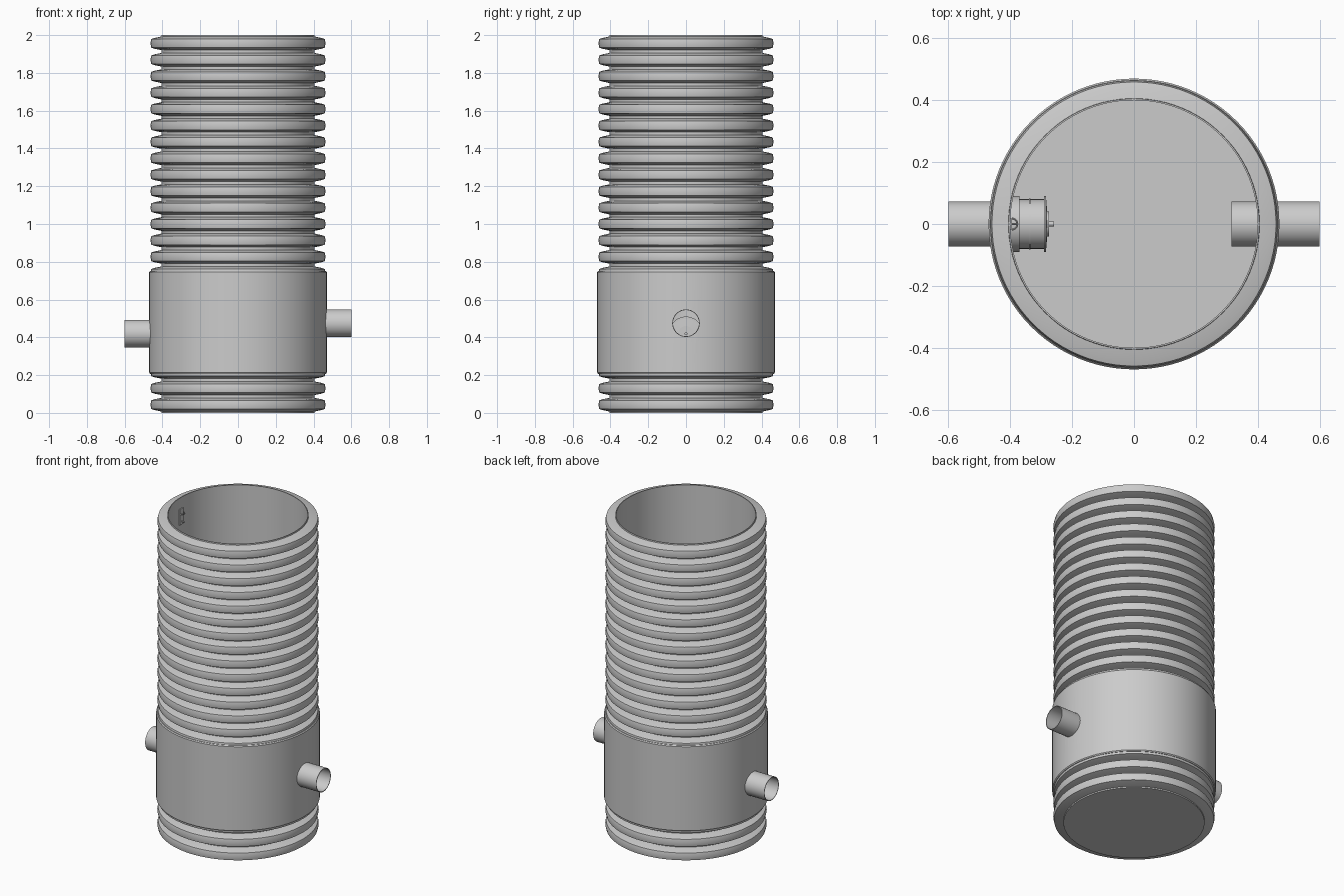
import bpy, bmesh, math
from mathutils import Matrix, Vector

if "Cube" in bpy.data.objects:
    bpy.data.objects.remove(bpy.data.objects["Cube"])

SEG = 96
PITCH = 2.0 / 23          # 23 corrugations over the full height


def finish(name, bm):
    bmesh.ops.remove_doubles(bm, verts=bm.verts, dist=1e-5)
    bmesh.ops.recalc_face_normals(bm, faces=bm.faces)
    me = bpy.data.meshes.new(name)
    bm.to_mesh(me)
    bm.free()
    ob = bpy.data.objects.new(name, me)
    bpy.context.collection.objects.link(ob)
    return ob


def lathe(name, profile, seg=SEG, along_x=None):
    """Revolve a closed (radius, height) outline about z, or about x at height along_x."""
    bm = bmesh.new()
    rings = []
    for i in range(seg):
        a = 2 * math.pi * i / seg
        rings.append([bm.verts.new((r * math.cos(a), r * math.sin(a), z)) for r, z in profile])
    n = len(profile)
    for i in range(seg):
        p, q = rings[i], rings[(i + 1) % seg]
        for j in range(n):
            k = (j + 1) % n
            if profile[j][0] == 0 and profile[k][0] == 0:
                continue
            bm.faces.new((p[j], q[j], q[k], p[k]))
    bmesh.ops.dissolve_degenerate(bm, edges=bm.edges, dist=1e-6)
    if along_x is not None:
        m = Matrix.Translation((0, 0, along_x)) @ Matrix.Rotation(math.pi / 2, 4, 'Y')
        bmesh.ops.transform(bm, matrix=m, verts=bm.verts)
    return finish(name, bm)


def box(name, centre, size):
    bm = bmesh.new()
    bmesh.ops.create_cube(bm, size=1, matrix=Matrix.Translation(centre) @ Matrix.Diagonal((*size, 1)))
    return finish(name, bm)


def tube(name, r_out, r_in, x0, x1, z):
    return lathe(name, [(r_out, x0), (r_out, x1), (r_in, x1), (r_in, x0)], 48, z)


def cut(ob, cutters):
    for c in cutters:
        mod = ob.modifiers.new("pipe_hole", 'BOOLEAN')
        mod.operation = 'DIFFERENCE'
        mod.solver = 'EXACT'
        mod.object = c
    bpy.context.view_layer.objects.active = ob
    for mod in list(ob.modifiers):
        bpy.ops.object.modifier_apply(modifier=mod.name)


OUT_Z, IN_Z, PIPE_R = 0.42, 0.475, 0.073

# Corrugated shaft with a flat floor
profile = [(0, 0), (0.405, 0)]
for i in range(23):
    c = (i + 0.5) * PITCH
    profile += [(0.406, c - 0.036), (0.440, c - 0.029), (0.459, c - 0.023), (0.464, c),
                (0.459, c + 0.023), (0.440, c + 0.029), (0.406, c + 0.036)]
profile += [(0.405, 2), (0.40, 2), (0.40, 0.012), (0, 0.012)]
shaft = lathe("corrugated_shaft", profile)

# Smooth sleeve around the pipe connections
sleeve = lathe("connection_sleeve", [(0.45, 0.207), (0.465, 0.207), (0.47, 0.213), (0.47, 0.745),
                                     (0.465, 0.751), (0.45, 0.751)])

# Pipe openings
cutters = [lathe("outlet_cutter", [(0, -0.7), (0.0725, -0.7), (0.0725, -0.3), (0, -0.3)], 48, OUT_Z),
           lathe("inlet_cutter", [(0, 0.3), (0.0725, 0.3), (0.0725, 0.7), (0, 0.7)], 48, IN_Z)]
for ob in (shaft, sleeve):
    cut(ob, cutters)
for c in cutters:
    bpy.data.objects.remove(c)

# Pipes
tube("outlet_pipe", PIPE_R, 0.069, -0.60, -0.37, OUT_Z)
tube("inlet_pipe", PIPE_R, 0.069, 0.315, 0.60, IN_Z)

# Floor seam
box("floor_seam", (0.005, 0, 0.013), (0.01, 0.79, 0.006))

# Outlet valve: wall collar, body, end ring, flap and screw
tube("valve_collar", 0.090, 0.070, -0.40, -0.370, OUT_Z)
tube("valve_body", 0.080, 0.070, -0.372, -0.288, OUT_Z)
tube("valve_rib", 0.083, 0.078, -0.340, -0.334, OUT_Z)
tube("valve_end_ring", 0.090, 0.070, -0.291, -0.285, OUT_Z)
lathe("valve_flap", [(0, -0.288), (0.078, -0.288), (0.078, -0.283), (0.04, -0.281),
                     (0.04, -0.274), (0, -0.274)], 48, OUT_Z)
lathe("valve_screw", [(0, -0.276), (0.008, -0.276), (0.008, -0.258), (0, -0.258)], 16, OUT_Z)

# Handle hook on the inner wall near the rim
box("hook_plate", (-0.397, 0, 1.88), (0.006, 0.036, 0.10))
bm = bmesh.new()
rows = []
for i in range(17):
    a = math.pi * (i / 16 - 0.5)
    radial = Vector((math.cos(a), math.sin(a), 0))
    rows.append([bm.verts.new(Vector((-0.395, 0, 1.90)) + radial * (0.018 + 0.003 * math.cos(b))
                              + Vector((0, 0, 0.003 * math.sin(b))))
                 for b in [math.pi * k / 4 for k in range(8)]])
for p, q in zip(rows, rows[1:]):
    for k in range(8):
        bm.faces.new((p[k], q[k], q[(k + 1) % 8], p[(k + 1) % 8]))
bm.faces.new(rows[0])
bm.faces.new(rows[-1])
finish("hook_eye", bm)
lathe("hook_pin", [(0, -0.396), (0.004, -0.396), (0.004, -0.375), (0, -0.375)], 12, 1.85)

# Smooth shading with crisp edges
for ob in bpy.context.collection.objects:
    ob.select_set(True)
bpy.context.view_layer.objects.active = shaft
bpy.ops.object.shade_smooth_by_angle(angle=math.radians(30))
